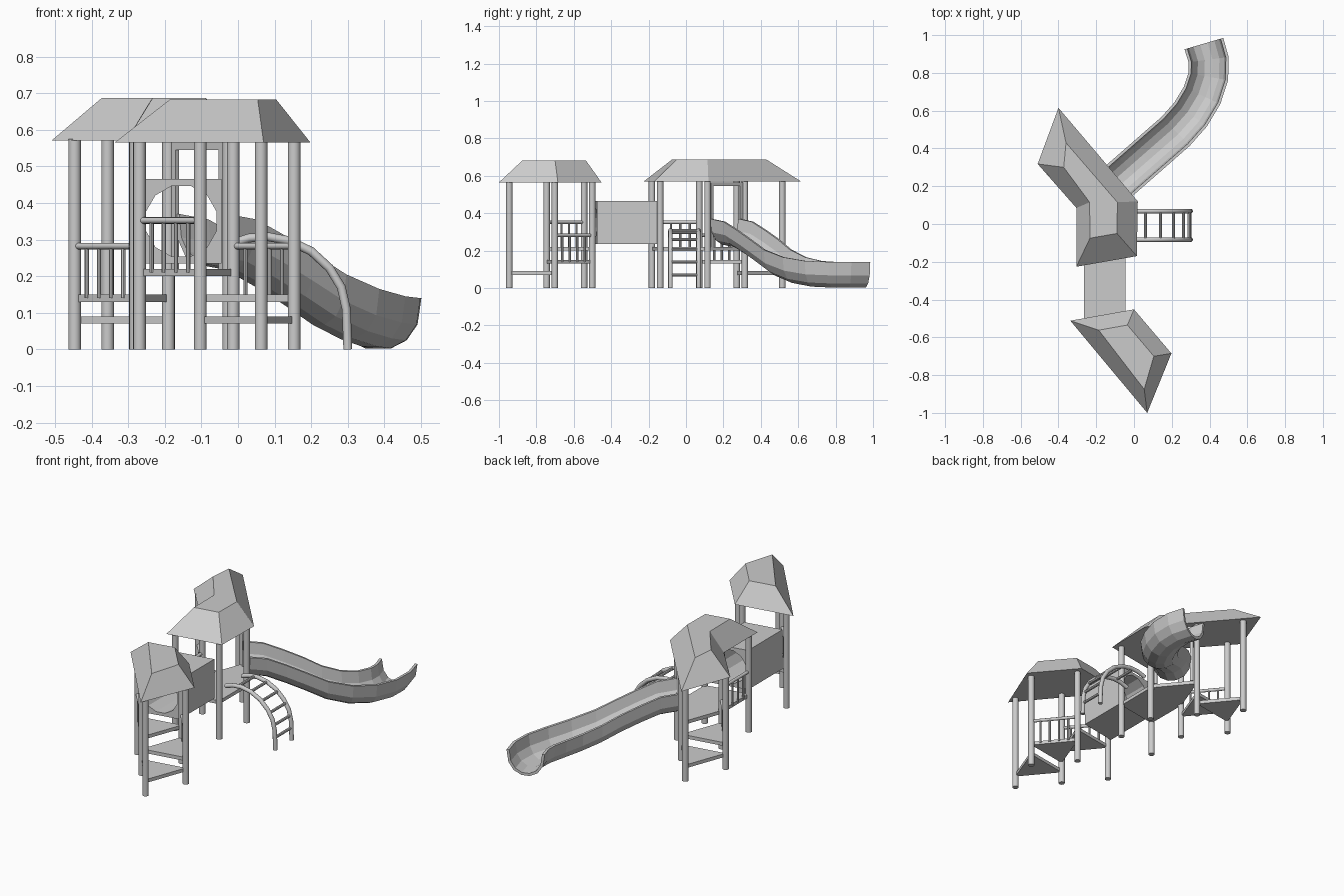
import bpy, bmesh, math
from mathutils import Vector

cube = bpy.data.objects.get("Cube")
if cube:
    bpy.data.objects.remove(cube, do_unlink=True)

grey = bpy.data.materials.new("plain_grey")
grey.use_nodes = True
GREY = (0.6, 0.6, 0.6, 1)
grey.diffuse_color = GREY
grey.node_tree.nodes["Principled BSDF"].inputs["Base Color"].default_value = GREY


def finish(name, bm, smooth=False):
    bmesh.ops.recalc_face_normals(bm, faces=bm.faces[:])
    mesh = bpy.data.meshes.new(name)
    bm.to_mesh(mesh)
    bm.free()
    mesh.materials.append(grey)
    obj = bpy.data.objects.new(name, mesh)
    bpy.context.collection.objects.link(obj)
    if smooth:
        bpy.ops.object.select_all(action='DESELECT')
        bpy.context.view_layer.objects.active = obj
        obj.select_set(True)
        bpy.ops.object.shade_smooth_by_angle(angle=math.radians(40))
    return obj


def loft(name, rings, smooth=False):
    """Closed solid through rings that all have the same point count."""
    bm = bmesh.new()
    loops = [[bm.verts.new(p) for p in ring] for ring in rings]
    for a, b in zip(loops, loops[1:]):
        for i in range(len(a)):
            j = (i + 1) % len(a)
            bm.faces.new((a[i], a[j], b[j], b[i]))
    bm.faces.new(loops[0])
    bm.faces.new(loops[-1])
    return finish(name, bm, smooth)


def prism(name, base, z0, z1, top=None):
    return loft(name, [[(x, y, z0) for x, y in base], [(x, y, z1) for x, y in (top or base)]])


def tube(name, path, r, sides=12):
    """Round bar along a path."""
    pts = [Vector(p) for p in path]
    rings = []
    for i, p in enumerate(pts):
        t = (pts[min(i + 1, len(pts) - 1)] - pts[max(i - 1, 0)]).normalized()
        u = t.cross(Vector((0, 1, 0)) if abs(t.y) < 0.9 else Vector((0, 0, 1))).normalized()
        v = t.cross(u)
        rings.append([p + r * (math.cos(a) * u + math.sin(a) * v)
                      for a in (2 * math.pi * k / sides for k in range(sides))])
    return loft(name, rings, True)


# Post layout: two half hexagons and a square bay
SIDE, TURN = 0.26, 9.7


def around(c, k):
    a = math.radians(TURN + 60 * k)
    return (c[0] + SIDE * math.cos(a), c[1] + SIDE * math.sin(a))


M = (-0.103, -0.745)
P4, P3, P2, P1 = [around(M, k) for k in (-1, 0, 1, 2)]
E = (-0.19, 0.315)
D, F, G, H = [around(E, k) for k in (-1, 2, 3, 4)]
A, B = (-0.279, -0.182), (-0.025, -0.138)

for i, (x, y) in enumerate((M, P1, P2, P3, P4, A, B, D, E, F, G, H)):
    tube(f"post_{i + 1}", [(x, y, 0), (x, y, 0.575)], 0.0172, 16)

# Decks climbing like steps
for name, shape, z in (
        ("front_low_step", (M, P4, P3), 0.08), ("front_mid_step", (M, P3, P2), 0.14),
        ("front_deck", (M, P2, P1), 0.21), ("rear_low_step", (E, F, G), 0.08),
        ("rear_mid_step", (E, G, H), 0.14), ("rear_deck", (A, B, D, E, H), 0.21)):
    prism(name, shape, z - 0.01, z + 0.01)

# Roofs with sloped sides and flat tops
prism("front_roof",
      [(-0.337, -0.512), (0, -0.452), (0.198, -0.685), (0.07, -1.0)], 0.565, 0.682,
      [(-0.187, -0.562), (-0.035, -0.535), (0.105, -0.70), (0.054, -0.875)])
prism("rear_roof",
      [(-0.40, 0.615), (0.02, 0.12), (0.015, -0.17), (-0.305, -0.226), (-0.305, 0.085), (-0.51, 0.318)],
      0.57, 0.687,
      [(-0.36, 0.43), (-0.088, 0.115), (-0.09, -0.05), (-0.233, -0.075), (-0.235, 0.115), (-0.372, 0.30)])

# Tunnel with a round crawl hole
tunnel = prism("tunnel", [(-0.265, -0.515), (-0.045, -0.475), (-0.045, -0.155), (-0.265, -0.195)],
               0.235, 0.465)
hole = [(-0.155 + 0.1 * math.cos(a), 0.35 + 0.1 * math.sin(a))
        for a in (math.radians(15 + 30 * k) for k in range(12))]
cutter = loft("hole_cutter", [[(x, y, z) for x, z in hole] for y in (-0.7, 0.05)])
cutter.hide_render = True
cut = tunnel.modifiers.new("hole", 'BOOLEAN')
cut.operation, cut.object, cut.solver = 'DIFFERENCE', cutter, 'EXACT'
bpy.context.view_layer.objects.active = tunnel
bpy.ops.object.modifier_apply(modifier=cut.name)
bpy.data.objects.remove(cutter, do_unlink=True)


# Railings with balusters
def railing(name, a, b, floor):
    a, b = Vector((*a, floor)), Vector((*b, floor))
    top = Vector((0, 0, 0.142))
    tube(name + "_top_bar", [a + top, b + top], 0.009)
    for k in range(1, 5):
        p = a.lerp(b, k / 5)
        tube(f"{name}_baluster_{k}", [p, p + top], 0.006, 8)


railing("front_left_railing", P1, M, 0.21)
railing("front_right_railing", P2, P3, 0.14)
railing("rear_side_railing", A, H, 0.21)
railing("rear_step_railing", G, H, 0.14)

# Frame over the slide entrance
d, e = Vector((*D, 0)), Vector((*E, 0))
along = (e - d).normalized()
across = Vector((-along.y, along.x, 0)) * 0.006


def plank(name, s0, s1, z0, z1):
    p, q = d + along * s0, d + along * s1
    prism(name, [v.xy for v in (p + across, q + across, q - across, p - across)], z0, z1)


plank("slide_frame_top", 0.02, 0.24, 0.545, 0.565)
plank("slide_frame_upright_1", 0.02, 0.038, 0.22, 0.545)
plank("slide_frame_upright_2", 0.222, 0.24, 0.22, 0.545)

# Curved slide: a U section swept along its path
path = [Vector(p) for p in (
    (-0.10, 0.21, 0.23), (-0.02, 0.28, 0.215), (0.06, 0.35, 0.17), (0.14, 0.42, 0.12),
    (0.22, 0.49, 0.065), (0.30, 0.58, 0.025), (0.36, 0.68, 0.005), (0.393, 0.78, 0),
    (0.395, 0.87, 0), (0.37, 0.955, 0))]
angles = [math.pi * k / 7 for k in range(8)]
section = [(0.107 * math.cos(a), 0.14 * (1 - math.sin(a) ** 0.8)) for a in angles]
section += [(0.092 * math.cos(a), 0.14 - 0.125 * math.sin(a) ** 0.8) for a in reversed(angles)]
rings = []
for i, p in enumerate(path):
    t = path[min(i + 1, len(path) - 1)] - path[max(i - 1, 0)]
    n = Vector((t.y, -t.x, 0)).normalized()
    rings.append([p + n * u + Vector((0, 0, w)) for u, w in section])
loft("slide", rings)

# Arched ladder
arch = [(-0.02, 0.288), (0.03, 0.304), (0.08, 0.308), (0.14, 0.297), (0.20, 0.268),
        (0.25, 0.222), (0.282, 0.17), (0.296, 0.11), (0.30, 0)]
for name, y in (("left", 0.068), ("right", -0.083)):
    tube(f"ladder_rail_{name}", [(x, y, z) for x, z in arch], 0.012)
for i, (x, z) in enumerate(((0.06, 0.308), (0.14, 0.297), (0.21, 0.26), (0.262, 0.205),
                            (0.29, 0.14), (0.297, 0.07))):
    tube(f"ladder_rung_{i + 1}", [(x, -0.083, z), (x, 0.068, z)], 0.008, 8)
